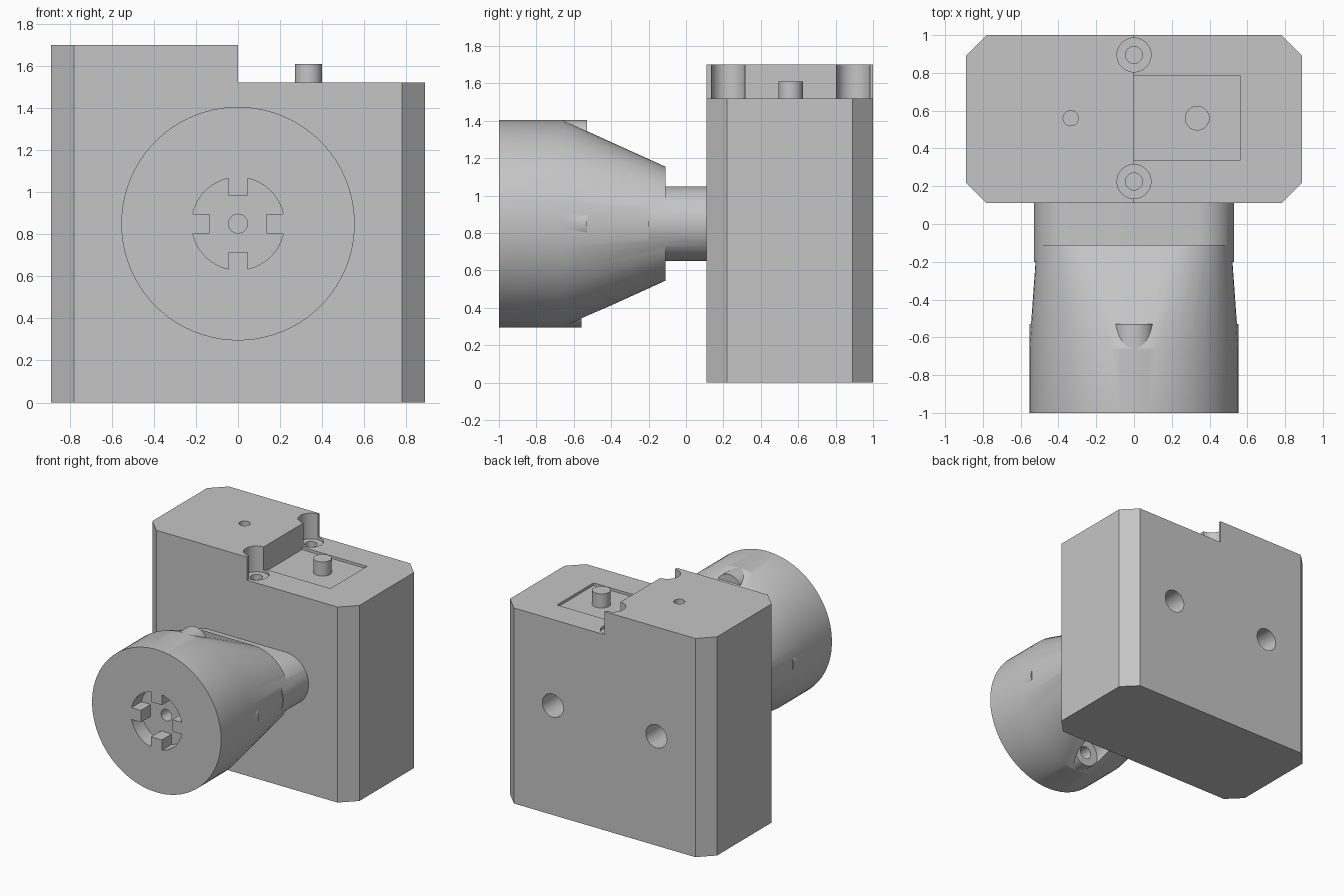
import bpy, bmesh, math
from mathutils import Vector

old = bpy.data.objects.get("Cube")
if old:
    bpy.data.objects.remove(old, do_unlink=True)

grey = bpy.data.materials.new("plain grey")
grey.use_nodes = True
colour = (0.56, 0.56, 0.56, 1)
grey.diffuse_color = colour
grey.node_tree.nodes["Principled BSDF"].inputs["Base Color"].default_value = colour

AXIS = 0.85     # height of the spindle axis
BOLT = 0.445    # bolt circle radius
MID = 0.56      # middle of the block in y


def finish(name, bm):
    bmesh.ops.recalc_face_normals(bm, faces=bm.faces[:])
    mesh = bpy.data.meshes.new(name)
    bm.to_mesh(mesh)
    bm.free()
    mesh.materials.append(grey)
    obj = bpy.data.objects.new(name, mesh)
    bpy.context.collection.objects.link(obj)
    return obj


def box(name, lo, hi):
    bm = bmesh.new()
    bmesh.ops.create_cube(bm, size=1)
    for v in bm.verts:
        v.co = Vector([a + (b - a) * (c + 0.5) for a, b, c in zip(lo, hi, v.co)])
    return finish(name, bm)


def ring(y, r, half=0, n=72):
    """Slot outline around the axis; a circle when half is zero."""
    points = []
    for side in ((1, -1) if half else (0,)):
        for i in range(n):
            a = math.tau * (i + 0.5) / n
            c, s = math.cos(a), math.sin(a)
            if side * c >= 0:
                points.append((side * half + r * c, y, AXIS + r * s))
    return points


def hull(name, *rings):
    bm = bmesh.new()
    for p in sum(rings, []):
        bm.verts.new(p)
    bmesh.ops.convex_hull(bm, input=bm.verts[:])
    bmesh.ops.dissolve_limit(bm, angle_limit=0.001, verts=bm.verts[:], edges=bm.edges[:])
    return finish(name, bm)


def rod(name, start, end, r, n=48):
    start, end = Vector(start), Vector(end)
    bm = bmesh.new()
    bmesh.ops.create_cone(bm, cap_ends=True, segments=n, radius1=r, radius2=r,
                          depth=(end - start).length)
    turn = (end - start).to_track_quat("Z", "Y")
    for v in bm.verts:
        v.co = turn @ v.co + (start + end) / 2
    return finish(name, bm)


def combine(target, tool, operation="DIFFERENCE"):
    mod = target.modifiers.new("join", "BOOLEAN")
    mod.operation, mod.solver, mod.object = operation, "EXACT", tool
    bpy.ops.object.select_all(action="DESELECT")
    bpy.context.view_layer.objects.active = target
    target.select_set(True)
    bpy.ops.object.modifier_apply(modifier=mod.name)
    bpy.data.objects.remove(tool, do_unlink=True)


def smooth(obj):
    bpy.ops.object.select_all(action="DESELECT")
    bpy.context.view_layer.objects.active = obj
    obj.select_set(True)
    bpy.ops.object.shade_smooth_by_angle(angle=math.radians(20))


# Block with chamfered upright corners
block = box("block", (-0.89, 0.11, 0), (0.89, 1, 1.7))
bm = bmesh.new()
bm.from_mesh(block.data)
upright = [e for e in bm.edges if abs(e.verts[0].co.z - e.verts[1].co.z) > 1]
bmesh.ops.bevel(bm, geom=upright, offset=0.11, segments=1, affect="EDGES")
bm.to_mesh(block.data)
bm.free()

# Step and shallow pocket on top
combine(block, box("cut", (0, 0, 1.52), (1, 1.1, 1.8)))
combine(block, box("cut", (0, 0.335, 1.5), (0.56, 0.785, 1.6)))

# Counterbored screw holes across the step
for y in (0.225, 0.895):
    combine(block, rod("cut", (0, y, 1.5), (0, y, 1.8), 0.09))
    combine(block, rod("cut", (0, y, 1.1), (0, y, 1.6), 0.045))

# Small blind holes on top and bottom, bolt bores through the back
combine(block, rod("cut", (-0.335, MID, 1.45), (-0.335, MID, 1.8), 0.04))
for side in (-1, 1):
    combine(block, rod("cut", (side * 0.335, MID, -0.1), (side * 0.335, MID, 0.25), 0.035))
    combine(block, rod("cut", (side * BOLT, 0.4, AXIS), (side * BOLT, 1.1, AXIS), 0.09))
    combine(block, rod("cut", (side * BOLT, 0, AXIS), (side * BOLT, 0.5, AXIS), 0.05))
smooth(block)

# Locating pin
pin = rod("locating_pin", (0.335, MID, 1.49), (0.335, MID, 1.61), 0.065)
smooth(pin)

# Round head tapering to a slot shape, on a slot-shaped neck
head = hull("spindle_head", ring(-1, 0.555), ring(-0.66, 0.555), ring(-0.11, 0.305, 0.21))
combine(head, hull("neck", ring(-0.2, 0.2, 0.33), ring(0.115, 0.2, 0.33)), "UNION")

# Four bolt seats: a boss in front, an open pocket behind, a hole in the seat
for i in range(4):
    x = BOLT * round(math.cos(i * math.pi / 2))
    z = AXIS + BOLT * round(math.sin(i * math.pi / 2))
    combine(head, rod("boss", (x, -0.85, z), (x, -0.53, z), 0.109), "UNION")
    combine(head, rod("cut", (x, -0.56, z), (x, 0, z), 0.112))
    combine(head, rod("cut", (x, -0.75, z), (x, -0.5, z), 0.05))
    if i % 2 == 0:
        combine(head, rod("cut", (x, -0.1, z), (x, 0.3, z), 0.05))

# Front socket with four keys and a centre hole
combine(head, rod("cut", (0, -1.1, AXIS), (0, -0.88, AXIS), 0.22, 64))
combine(head, rod("cut", (0, -1.1, AXIS), (0, -0.7, AXIS), 0.045))
for sx, sz in ((1, 0), (-1, 0), (0, 1), (0, -1)):
    x, z = sx * 0.19, AXIS + sz * 0.19
    w, h = (0.055, 0.046) if sx else (0.046, 0.055)
    combine(head, box("key", (x - w, -1, z - h), (x + w, -0.85, z + h)), "UNION")
smooth(head)
